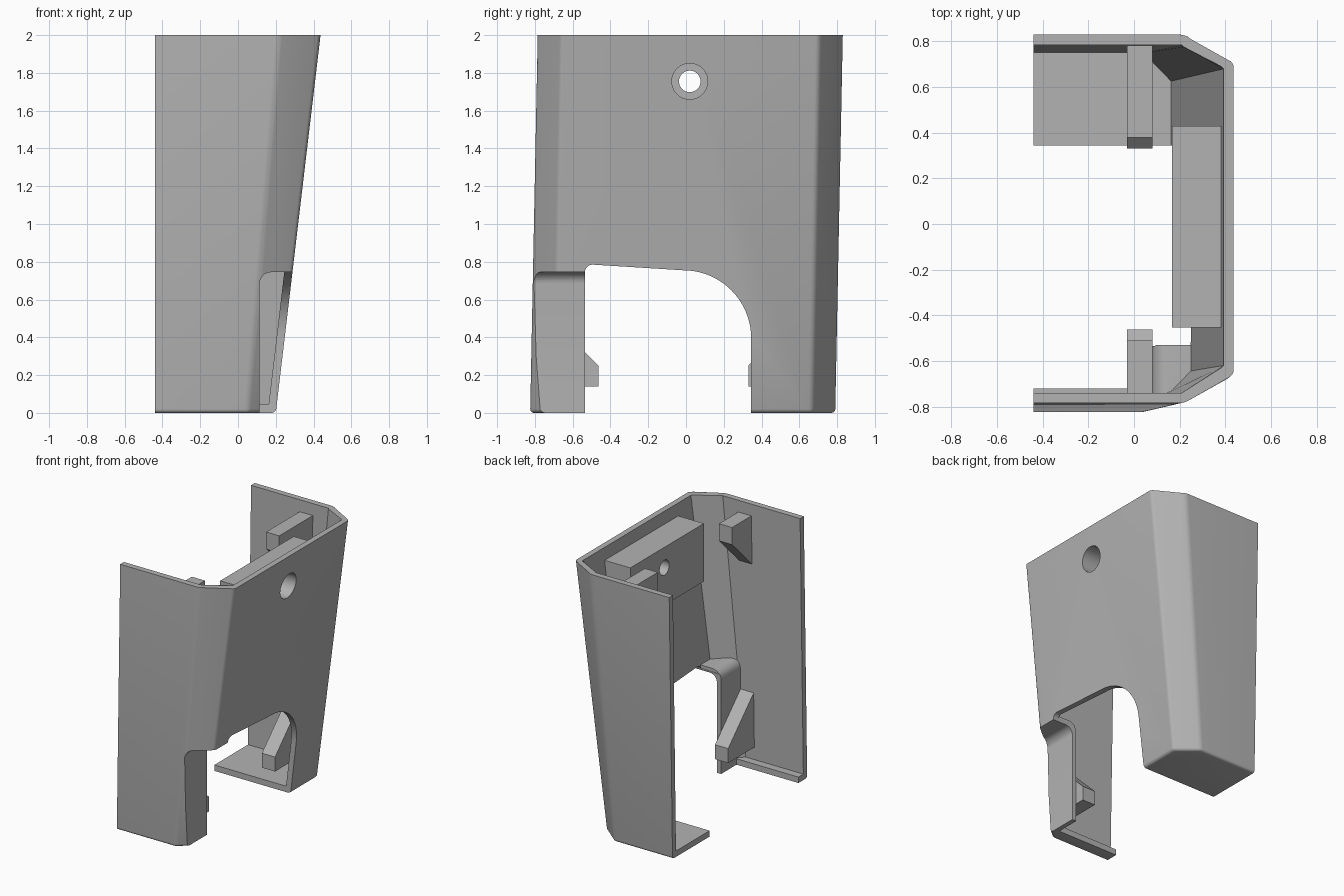
import bpy, bmesh, math
from mathutils import Vector

cube = bpy.data.objects.get("Cube")
if cube:
    bpy.data.objects.remove(cube, do_unlink=True)

GREY = (0.45, 0.45, 0.45, 1)
mat = bpy.data.materials.new("plain grey")
mat.use_nodes = True
mat.diffuse_color = GREY
mat.node_tree.nodes["Principled BSDF"].inputs["Base Color"].default_value = GREY


def loft(name, low, high):
    """Solid between two matching 3D loops."""
    bm = bmesh.new()
    a = [bm.verts.new(p) for p in low]
    b = [bm.verts.new(p) for p in high]
    n = len(a)
    bm.faces.new(a)
    bm.faces.new(b)
    for i in range(n):
        j = (i + 1) % n
        bm.faces.new((a[i], a[j], b[j], b[i]))
    bmesh.ops.recalc_face_normals(bm, faces=bm.faces)
    mesh = bpy.data.meshes.new(name)
    bm.to_mesh(mesh)
    bm.free()
    mesh.materials.append(mat)
    obj = bpy.data.objects.new(name, mesh)
    bpy.context.collection.objects.link(obj)
    return obj


def along_x(name, yz, x0, x1):
    return loft(name, [(x0, y, z) for y, z in yz], [(x1, y, z) for y, z in yz])


def box(name, x0, x1, y0, y1, z0, z1):
    return along_x(name, [(y0, z0), (y1, z0), (y1, z1), (y0, z1)], x0, x1)


def arc(cx, cy, r, start, end, steps):
    angles = [math.radians(start + (end - start) * i / steps) for i in range(steps + 1)]
    return [(cx + r * math.cos(t), cy + r * math.sin(t)) for t in angles]


def tapered(name, low, high, z0, z1):
    """Tapered prism; the plans are given at z = 0 and z = 2."""
    def plan(z):
        return [Vector((*p, 0)).lerp(Vector((*q, 2)), z / 2) for p, q in zip(low, high)]
    return loft(name, plan(z0), plan(z1))


def apply(obj):
    bpy.context.view_layer.update()
    mesh = bpy.data.meshes.new_from_object(
        obj.evaluated_get(bpy.context.evaluated_depsgraph_get()))
    obj.modifiers.clear()
    obj.data = mesh


def cut(obj, *cutters):
    for cutter in cutters:
        mod = obj.modifiers.new("cut", 'BOOLEAN')
        mod.operation = 'DIFFERENCE'
        mod.solver = 'EXACT'
        mod.object = cutter
        apply(obj)


def discard(*objs):
    for o in objs:
        bpy.data.objects.remove(o, do_unlink=True)


# Outer form with softened edges
shell = tapered("shell",
                [(-.7, -.825), (.05, -.825), (.20, -.70), (.20, .665), (.05, .79), (-.7, .79)],
                [(-.7, -.785), (.22, -.785), (.437, -.66), (.437, .705), (.22, .83), (-.7, .83)],
                0, 2.2)
bevel = shell.modifiers.new("soft edges", 'BEVEL')
bevel.width = .02
bevel.segments = 4
bevel.limit_method = 'ANGLE'
bevel.angle_limit = math.radians(20)
apply(shell)

# Hollow interior
cavity = tapered("cavity",
                 [(-.9, -.78), (.04, -.78), (.157, -.66), (.157, .625), (.04, .748), (-.9, .748)],
                 [(-.9, -.74), (.21, -.74), (.393, -.62), (.393, .68), (.21, .785), (-.9, .785)],
                 .045, 2.4)


# Stepped front corner: one profile for its outside, one for its inside
def corner_step(name, x, top, r, y1):
    xz = [(x, -.3)] + arc(x + r, top - r, r, 180, 90, 6) + [(.9, top), (.9, -.3)]
    return loft(name, [(a, -1.2, b) for a, b in xz], [(a, y1, b) for a, b in xz])


step_outer = corner_step("step_outer", .115, .745, .06, -.5)
step_inner = corner_step("step_inner", .08, .785, .07, -.53)
cut(cavity, step_inner)

# Arched opening in the sloping wall, also trimming the floor
arch = along_x("arch", [(-.535, -.3)] + arc(-.495, .745, .04, 180, 90, 5)
               + arc(-.015, .395, .36, 90, 0, 20) + [(.345, -.3)], -.9, .9)

flange_gap = box("flange_gap", -.9, .08, -.72, -.45, -.2, .3)
side_trim = box("side_trim", -1.5, -.44, -1.5, 1.5, -1, 3)
top_trim = box("top_trim", -1.5, 1.5, -1.5, 1.5, 2, 3)
cut(shell, step_outer, cavity, arch, flange_gap, side_trim, top_trim)

# Screw block with a stepped hole
block = box("screw_block", .167, .387, -.453, .43, 1.47, 1.91)
bore = along_x("bore", arc(.02, 1.755, .057, 0, 350, 35), 0, .9)
counterbore = along_x("counterbore", arc(.02, 1.755, .095, 0, 350, 35), .24, .9)
body_slope = box("block_trim", .6, .9, -1, 1, 1, 2)
cut(block, bore, counterbore)
cut(shell, counterbore)

# Trim the block so that it ends within the sloping wall
wall_slope = loft("wall_slope",
                  [(.18, -1, 0), (.9, -1, 0), (.9, -1, 2), (.415, -1, 2)],
                  [(.18, 1, 0), (.9, 1, 0), (.9, 1, 2), (.415, 1, 2)])
cut(block, wall_slope)
discard(cavity, step_outer, step_inner, arch, flange_gap, side_trim, top_trim,
        bore, counterbore, body_slope, wall_slope)


# Locating ribs: upper ones slope underneath, lower ones slope on top
def rib(name, tip, wall, flat, tip_edge):
    run = abs(wall - tip)
    rise = run if tip_edge > flat else -run
    return along_x(name, [(wall, flat), (tip, flat), (tip, tip_edge),
                          (wall, tip_edge + rise)], -.03, .08)


rib("front_upper_rib", -.51, -.765, 1.91, 1.78)
rib("back_upper_rib", .38, .80, 1.91, 1.78)
rib("front_lower_rib", -.463, -.80, .14, .25)
rib("back_lower_rib", .33, .77, .14, .25)

# Smooth the rounded edges, keep the rest crisp
for obj in (shell, block):
    bpy.ops.object.select_all(action='DESELECT')
    obj.select_set(True)
    bpy.context.view_layer.objects.active = obj
    bpy.ops.object.shade_smooth_by_angle(angle=math.radians(25))
